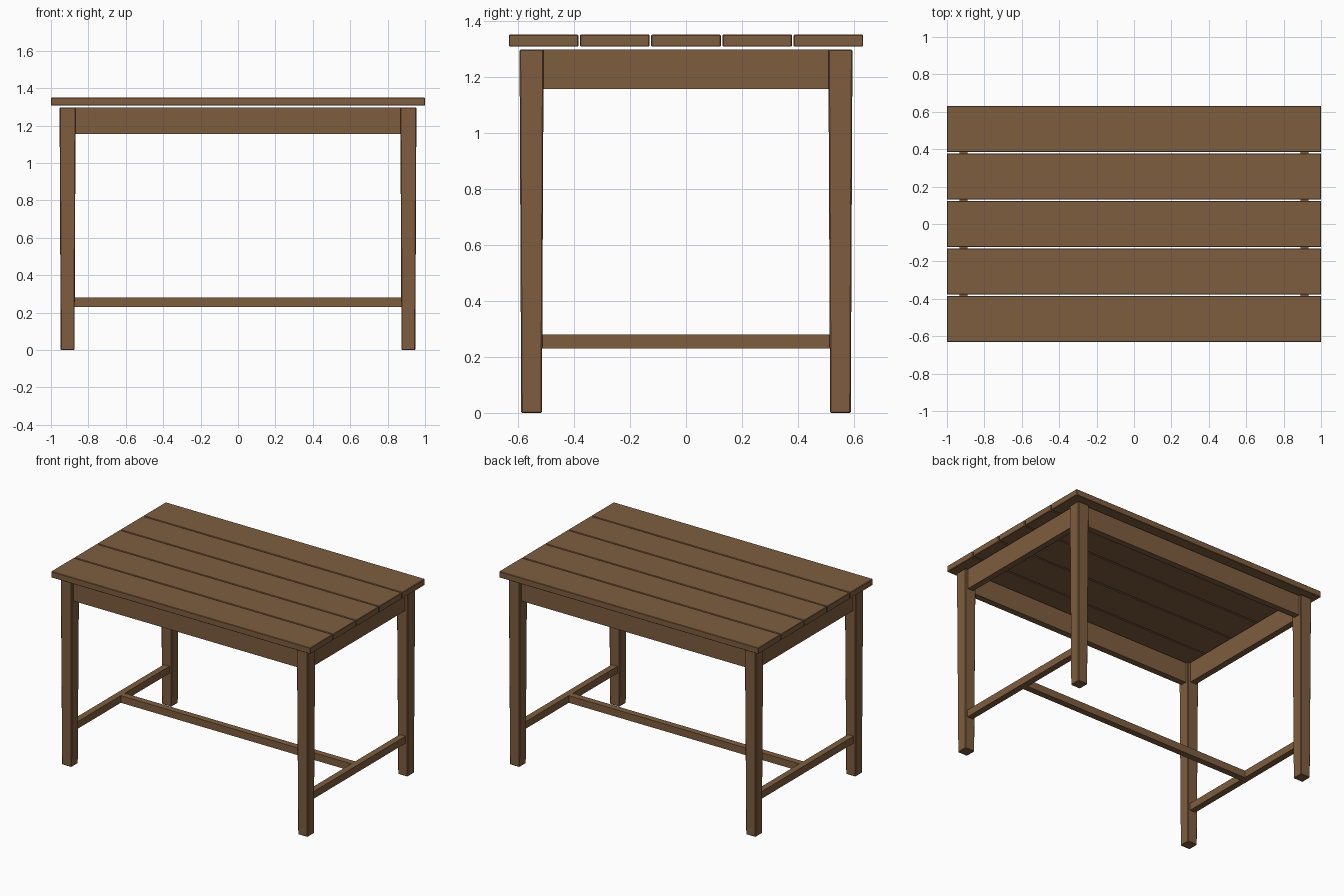
import bpy, bmesh

if "Cube" in bpy.data.objects:
    bpy.data.objects.remove(bpy.data.objects["Cube"])

wood = bpy.data.materials.new("brown_wood")
wood.diffuse_color = (0.21, 0.11, 0.05, 1)
wood.use_nodes = True
wood.node_tree.nodes["Principled BSDF"].inputs["Base Color"].default_value = wood.diffuse_color


def board(name, center, size, bevel=0.0, foot_scale=1.0):
    """Box with optional small bevel; foot_scale narrows its lower end."""
    bm = bmesh.new()
    bmesh.ops.create_cube(bm, size=1)
    for v in bm.verts:
        s = foot_scale if v.co.z < 0 else 1.0
        v.co = (v.co.x * size[0] * s, v.co.y * size[1] * s, v.co.z * size[2])
    if bevel:
        bmesh.ops.bevel(bm, geom=bm.edges[:], offset=bevel, segments=1,
                        profile=0.5, affect='EDGES')
    mesh = bpy.data.meshes.new(name)
    bm.to_mesh(mesh)
    bm.free()
    mesh.materials.append(wood)
    obj = bpy.data.objects.new(name, mesh)
    obj.location = center
    bpy.context.collection.objects.link(obj)
    return obj


LEG_X, LEG_Y = 0.911, 0.551
LEG_W, LEG_TOP = 0.086, 1.297
APRON_H, APRON_T = 0.141, 0.044
RAIL_Z, RAIL = 0.255, 0.05

# Tabletop planks with narrow gaps
for i in range(5):
    board(f"top_plank_{i + 1}", (0, (i - 2) * 0.254, 1.3285),
          (2.0, 0.248, 0.043), 0.003)

# Tapered legs
for sx, side in ((-1, "left"), (1, "right")):
    for sy, end in ((-1, "front"), (1, "back")):
        board(f"{end}_{side}_leg", (sx * LEG_X, sy * LEG_Y, LEG_TOP / 2),
              (LEG_W, LEG_W, LEG_TOP), 0.004, 0.86)

# Aprons under the top, centred on the legs
apron_z = LEG_TOP - APRON_H / 2
for s, name in ((-1, "front"), (1, "back")):
    board(f"{name}_apron", (0, s * LEG_Y, apron_z),
          (2 * LEG_X - LEG_W + 0.01, APRON_T, APRON_H))
for s, name in ((-1, "left"), (1, "right")):
    board(f"{name}_apron", (s * LEG_X, 0, apron_z),
          (APRON_T, 2 * LEG_Y - LEG_W + 0.01, APRON_H))
    # Side stretchers between the legs
    board(f"{name}_stretcher", (s * LEG_X, 0, RAIL_Z),
          (0.044, 2 * LEG_Y - LEG_W + 0.02, RAIL))

# Long stretcher joining the side stretchers
board("center_stretcher", (0, 0, RAIL_Z), (2 * LEG_X - 0.044, 0.044, RAIL))
